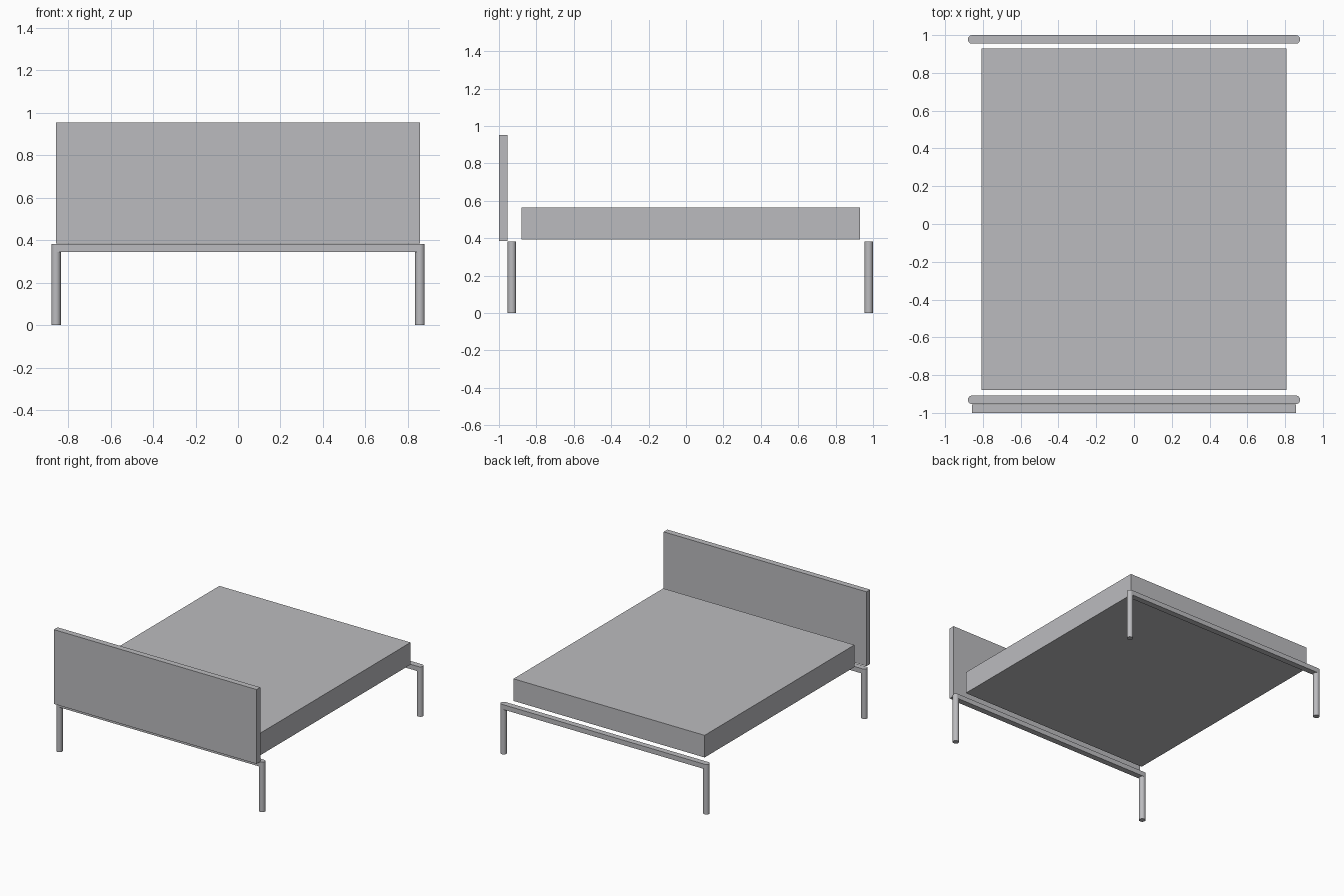
import bpy

# Remove the default object
cube = bpy.data.objects.get("Cube")
if cube:
    bpy.data.objects.remove(cube, do_unlink=True)

# One plain grey for the whole bed
grey = bpy.data.materials.new("plain_grey")
grey.use_nodes = True
colour = (0.5, 0.5, 0.52, 1.0)
grey.diffuse_color = colour
grey.node_tree.nodes["Principled BSDF"].inputs["Base Color"].default_value = colour


def box(name, low, high):
    """Box spanning two opposite corners."""
    centre = [(a + b) / 2 for a, b in zip(low, high)]
    bpy.ops.mesh.primitive_cube_add(size=1, location=centre)
    obj = bpy.context.object
    obj.name = name
    obj.scale = [b - a for a, b in zip(low, high)]
    bpy.ops.object.transform_apply(location=False, rotation=False, scale=True)
    obj.data.materials.append(grey)


def leg(name, x, y):
    """Round leg standing on the floor."""
    bpy.ops.mesh.primitive_cylinder_add(
        vertices=32, radius=RADIUS, depth=LEG_TOP, location=(x, y, LEG_TOP / 2))
    obj = bpy.context.object
    obj.name = name
    obj.data.materials.append(grey)
    bpy.ops.object.shade_smooth_by_angle()


RADIUS = 0.0225
LEG_TOP = 0.382
RAIL_BOTTOM = 0.345
LEG_X = 0.857

# Headboard and mattress
box("headboard", (-LEG_X, -1, 0.385), (LEG_X, -0.955, 0.953))
box("mattress", (-0.808, -0.88, 0.394), (0.808, 0.929, 0.563))

# Two leg frames: a cross rail with a round leg at each end
for end, y in (("front", -0.931), ("back", 0.977)):
    box(end + "_rail", (-LEG_X, y - RADIUS, RAIL_BOTTOM), (LEG_X, y + RADIUS, LEG_TOP))
    for side, sign in (("left", 1), ("right", -1)):
        leg(f"{end}_{side}_leg", sign * LEG_X, y)
